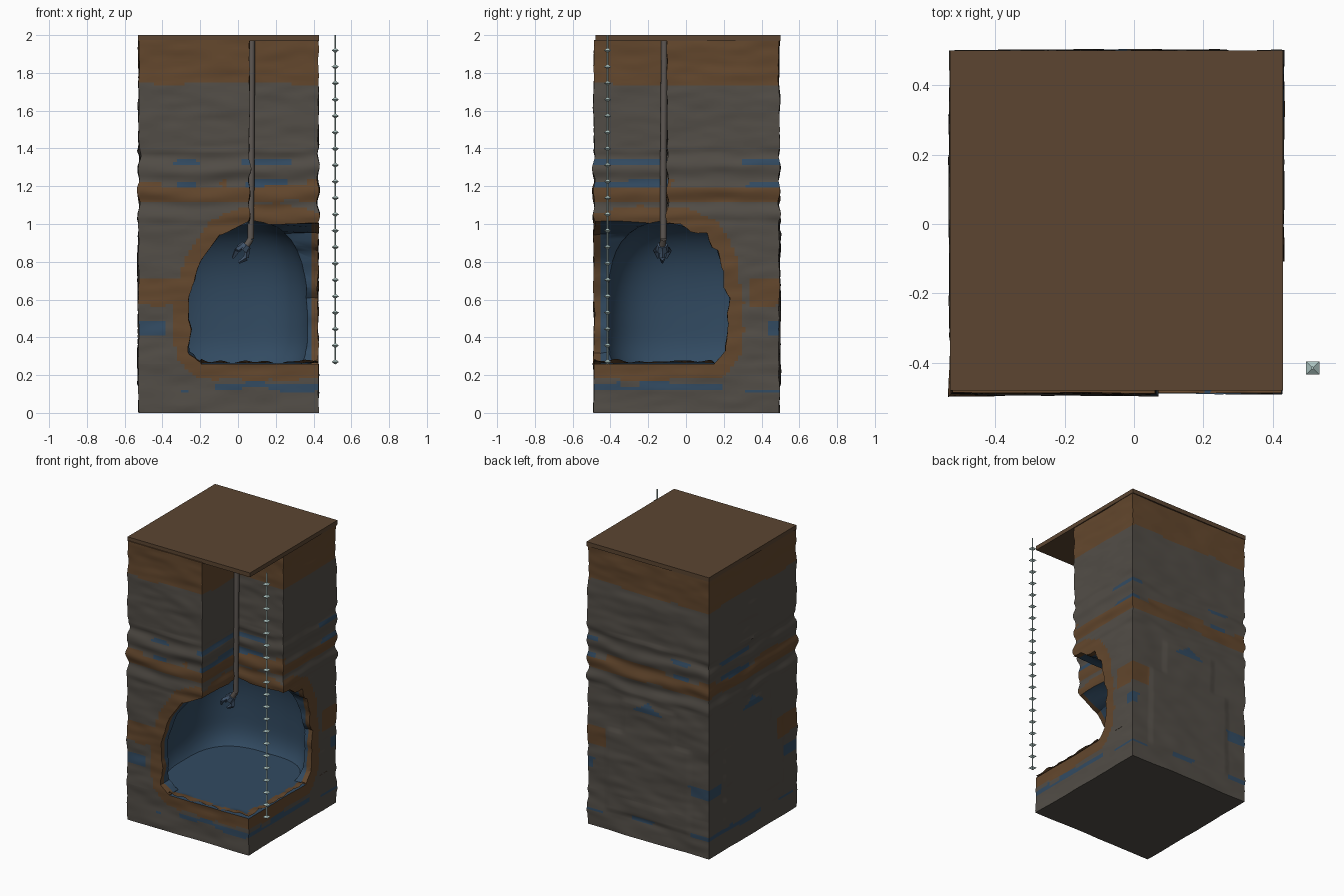
import bpy, bmesh, math
from mathutils import Vector, noise

if "Cube" in bpy.data.objects:
    bpy.data.objects.remove(bpy.data.objects["Cube"])

def mat(name, c):
    m = bpy.data.materials.new(name)
    m.diffuse_color = (*c, 1)
    m.use_nodes = True
    m.node_tree.nodes["Principled BSDF"].inputs["Base Color"].default_value = m.diffuse_color
    return m

GREY, BROWN, BLUE = 0, 1, 2
GROUND = [mat("grey rock", (.085, .075, .063)), mat("brown earth", (.125, .063, .026)),
          mat("blue rock", (.032, .070, .122))]
PLATE = mat("dark brown top", (.106, .060, .031))
STEEL = mat("pipe grey", (.11, .095, .085))
CLAW = mat("claw blue", (.05, .085, .14))
CHAIN = mat("pale teal", (.42, .56, .54))

X0, X1, Y0, Y1 = -.525, .425, -.487, .493
NX, NY, FLOOR, TOP = .06, -.10, .26, 1.975
# cave outlines on the front face (x, z) and on the right face (y, z)
FRONT = [(.5, .26), (-.2, .26), (-.25, .33), (-.265, .6), (-.2, .8), (-.1, .94), (.05, 1.01), (.2, 1.03), (.5, .96)]
SIDE = [(-.6, .26), (.15, .26), (.21, .33), (.225, .6), (.18, .82), (.1, .94), (-.03, 1.0), (-.2, 1.01), (-.6, .97)]

def nz(x, y, z):
    return noise.noise(Vector((x, y, z)))

def dist(u, z, pts):
    p, best = Vector((u, z)), 9
    for a, b in zip(pts, pts[1:]):
        a, b = Vector(a), Vector(b)
        t = max(0, min(1, (p - a).dot(b - a) / (b - a).length_squared))
        best = min(best, (a + (b - a) * t - p).length)
    return best

def finish(name, bm, mats, smooth=True):
    bmesh.ops.recalc_face_normals(bm, faces=bm.faces[:])
    me = bpy.data.meshes.new(name)
    bm.to_mesh(me)
    bm.free()
    for m in mats:
        me.materials.append(m)
    ob = bpy.data.objects.new(name, me)
    bpy.context.collection.objects.link(ob)
    if smooth:
        bpy.ops.object.select_all(action='DESELECT')
        ob.select_set(True)
        bpy.context.view_layer.objects.active = ob
        bpy.ops.object.shade_smooth_by_angle(angle=math.radians(40))
    return ob

def stratum(c, n):
    """Colour of a wall face from its place."""
    x, y = c.x, c.y
    z = c.z + .012 * nz(x * 4, y * 4, c.z * 2)
    rim = .082 + .02 * nz(x * 6, y * 6, z * 6)
    if n[1] < -.5 and dist(x, c.z, FRONT) < rim: return BROWN
    if n[0] > .5 and dist(y, c.z, SIDE) < rim: return BROWN
    streak = nz(x * 3 + 7, y * 3, round(z * 4) * 3.3)
    if z > 1.74 or 1.12 < z < 1.20: return BROWN
    if abs(z - 1.33) < .014 and streak > .02: return BLUE
    if abs(z - 1.215) < .018: return BLUE if streak > .05 else BROWN if streak < -.15 else GREY
    if .57 < z < .71 and x * y > .14: return BROWN
    if .41 < z < .485 and abs(x * y) > .185: return BLUE
    if abs(z - .135) < .02 and streak > -.06: return BLUE
    u = abs(x + .05) if n[1] > .5 else abs(y) if n[0] < -.5 else 9
    if .90 < c.z < .98 - .6 * u: return BLUE
    return GREY

def bulge(x, y, z, n):
    """Rock relief of the outer walls."""
    d = .007 * nz(x * 3, y * 3, z * 9) + .004 * nz(x * 7, y * 7, z * 22)
    if 1.0 < z < 1.4: d += .006 * math.sin(z * 50 + 2 * nz(x * 3, y * 3, 0))
    u = abs(x + .05) if n[1] > .5 else abs(y) if n[0] < -.5 else 9
    if .15 < z < .96 and u < (.33 if z < .72 else .2): d += .006
    return d

def ring(corners, step=.02):
    """Points and outward normals along a closed outline."""
    out, prev = [], None
    for i, a in enumerate(corners):
        b, p = corners[(i + 1) % len(corners)], corners[i - 1]
        a, b, p = Vector(a), Vector(b), Vector(p)
        e, f = (b - a).normalized(), (a - p).normalized()
        n = (e.y, -e.x)
        k = max(1, round((b - a).length / step))
        for j in range(k):
            q = a + (b - a) * j / k
            out.append((q, (n[0] + f.y, n[1] - f.x) if j == 0 else n, n))
    return out

def walls(bm, corners, z0, z1, step=.015):
    pts = ring(corners)
    k = round((z1 - z0) / step)
    rows = []
    for i in range(k + 1):
        z = z0 + (z1 - z0) * i / k
        row = []
        for q, vn, n in pts:
            d = bulge(q.x, q.y, z, n)
            row.append(bm.verts.new((q.x + vn[0] * d, q.y + vn[1] * d, z)))
        rows.append(row)
    for a, b in zip(rows, rows[1:]):
        for j in range(len(pts)):
            m = (j + 1) % len(pts)
            f = bm.faces.new((a[j], a[m], b[m], b[j]))
            f.material_index = stratum(f.calc_center_median(), pts[j][2])
    return rows

# upper ground: L-shaped block with the notch above the cave
bm = bmesh.new()
rows = walls(bm, [(X0, Y0), (NX, Y0), (NX, NY), (X1, NY), (X1, Y1), (X0, Y1)], FLOOR, TOP)
bm.faces.new(rows[0])
bm.faces.new(rows[-1]).material_index = BROWN
ground = finish("upper_ground", bm, GROUND, False)

# cutters: two ragged cave mouths and the rounded chamber
def mouth(name, pts, place, depths):
    poly = [(pts[0][0], .2), (pts[1][0], .2)] + pts[1:]
    outline = ring(poly, .035)
    bm = bmesh.new()
    rows = []
    for d in depths:
        row = []
        for q, vn, n in outline:
            r = .022 * nz(q.x * 14, q.y * 14, d * 6 + 3)
            row.append(bm.verts.new(place(q.x + r, q.y + r, d)))
        rows.append(row)
    for i, (a, b) in enumerate(zip(rows, rows[1:])):
        for j in range(len(a)):
            m = (j + 1) % len(a)
            bm.faces.new((a[j], a[m], b[m], b[j])).material_index = BROWN if i == 0 else BLUE
    for r in (rows[0], rows[-1]):
        bm.faces.new(r).material_index = BLUE
    return finish(name, bm, GROUND, False)

def chamber():
    bm = bmesh.new()
    bmesh.ops.create_uvsphere(bm, u_segments=48, v_segments=28, radius=1)
    for v in bm.verts:
        p, e = v.co.normalized(), 2.9
        p = p * sum(abs(t) ** e for t in p) ** (-1 / e)
        v.co = (p.x * .43 - .04, p.y * .44, .45 + p.z * (.575 if p.z > 0 else .3))
    for f in bm.faces:
        f.material_index = BLUE
    return finish("chamber_cutter", bm, GROUND, False)

cutters = [mouth("front_cutter", FRONT, lambda u, z, d: (u, Y0 + d, z), (-.1, .035, .15, .29)),
           mouth("side_cutter", SIDE, lambda u, z, d: (X1 - d, u, z), (-.1, .035, .15, .29)),
           chamber()]
bpy.context.view_layer.objects.active = ground
for c in cutters:
    c.hide_render = True
    m = ground.modifiers.new("cave", 'BOOLEAN')
    m.operation, m.solver, m.object = 'DIFFERENCE', 'EXACT', c
    bpy.ops.object.modifier_apply(modifier=m.name)
    bpy.data.objects.remove(c)
bpy.ops.object.select_all(action='DESELECT')
ground.select_set(True)
bpy.ops.object.shade_smooth_by_angle(angle=math.radians(40))

# base ground with the cave floor and its raised brown lip
bm = bmesh.new()
rows = walls(bm, [(X0, Y0), (X1, Y0), (X1, Y1), (X0, Y1)], 0, FLOOR)
bm.faces.new(rows[0])
bm.faces.new(rows[-1]).material_index = BLUE
N = 48
grid = []
for i in range(N + 1):
    row = []
    for j in range(N + 1):
        x, y = X0 + .1 + (X1 - X0 - .1) * i / N, Y0 + (Y1 - Y0 - .1) * j / N
        edge = min(X1 - x, y - Y0)
        lip = max(0, 1 - edge / .07) * (.012 + .025 * nz(x * 12, y * 12, 1))
        row.append(bm.verts.new((x, y, FLOOR + .002 + (lip if x > -.2 and y < .15 else 0))))
    grid.append(row)
for i in range(N):
    for j in range(N):
        f = bm.faces.new((grid[i][j], grid[i + 1][j], grid[i + 1][j + 1], grid[i][j + 1]))
        c = f.calc_center_median()
        w = .05 + .03 * nz(c.x * 10, c.y * 10, 4)
        f.material_index = BROWN if min(X1 - c.x, c.y - Y0) < w else BLUE
finish("base_ground", bm, GROUND)

# simple parts
def box(name, lo, hi, m):
    bm = bmesh.new()
    bmesh.ops.create_cube(bm, size=1)
    for v in bm.verts:
        v.co = [(a + b) / 2 + t * (b - a) for a, b, t in zip(lo, hi, v.co)]
    return finish(name, bm, [m], False)

def rod(name, a, b, r0, r1, m, sides=12):
    a, b = Vector(a), Vector(b)
    bm = bmesh.new()
    bmesh.ops.create_cone(bm, cap_ends=True, segments=sides, radius1=r0, radius2=r1, depth=(b - a).length)
    ob = finish(name, bm, [m], sides > 6)
    ob.location = (a + b) / 2
    ob.rotation_euler = (b - a).to_track_quat('Z', 'Y').to_euler()
    return ob

box("top_plate", (-.53, -.48, 1.97), (.43, .50, 2.0), PLATE)

# hanging pipe with a bent end
path = [(.073, -.115, 1.98), (.07, -.12, 1.3), (.067, -.12, .92), (.045, -.125, .885)]
for i in range(3):
    rod(f"pipe_{i + 1}", path[i], path[i + 1], .017, .017, STEEL)

# three-fingered claw
tip = Vector((.045, -.125, .89))
axis = Vector((-.6, 0, -.75)).normalized()
s, t = Vector((0, 1, 0)), axis.cross(Vector((0, 1, 0)))
rod("claw_hub", tip, tip + axis * .035, .028, .036, CLAW, 8)
for i in range(3):
    a = math.radians(90 + 120 * i)
    out = s * math.cos(a) + t * math.sin(a)
    knee = tip + axis * .055 + out * .042
    rod(f"claw_finger_{i + 1}", tip + axis * .02 + out * .02, knee, .013, .015, CLAW, 4)
    rod(f"claw_tip_{i + 1}", knee, tip + axis * .10 + out * .026, .016, .007, CLAW, 4)

# depth gauge: thin rod with evenly spaced diamond markers
GX, GY = .515, -.415
rod("gauge_rod", (GX, GY, .265), (GX, GY, 2.0), .005, .005, CHAIN, 4)
bm = bmesh.new()
for k in range(20):
    z = .27 + k * .0868
    ring4 = [bm.verts.new((GX + i * .019, GY + j * .019, z)) for i, j in ((-1, -1), (1, -1), (1, 1), (-1, 1))]
    for h in (-.014, .014):
        apex = bm.verts.new((GX, GY, z + h))
        for i in range(4):
            bm.faces.new((ring4[i], ring4[(i + 1) % 4], apex))
finish("gauge_markers", bm, [CHAIN], False)
